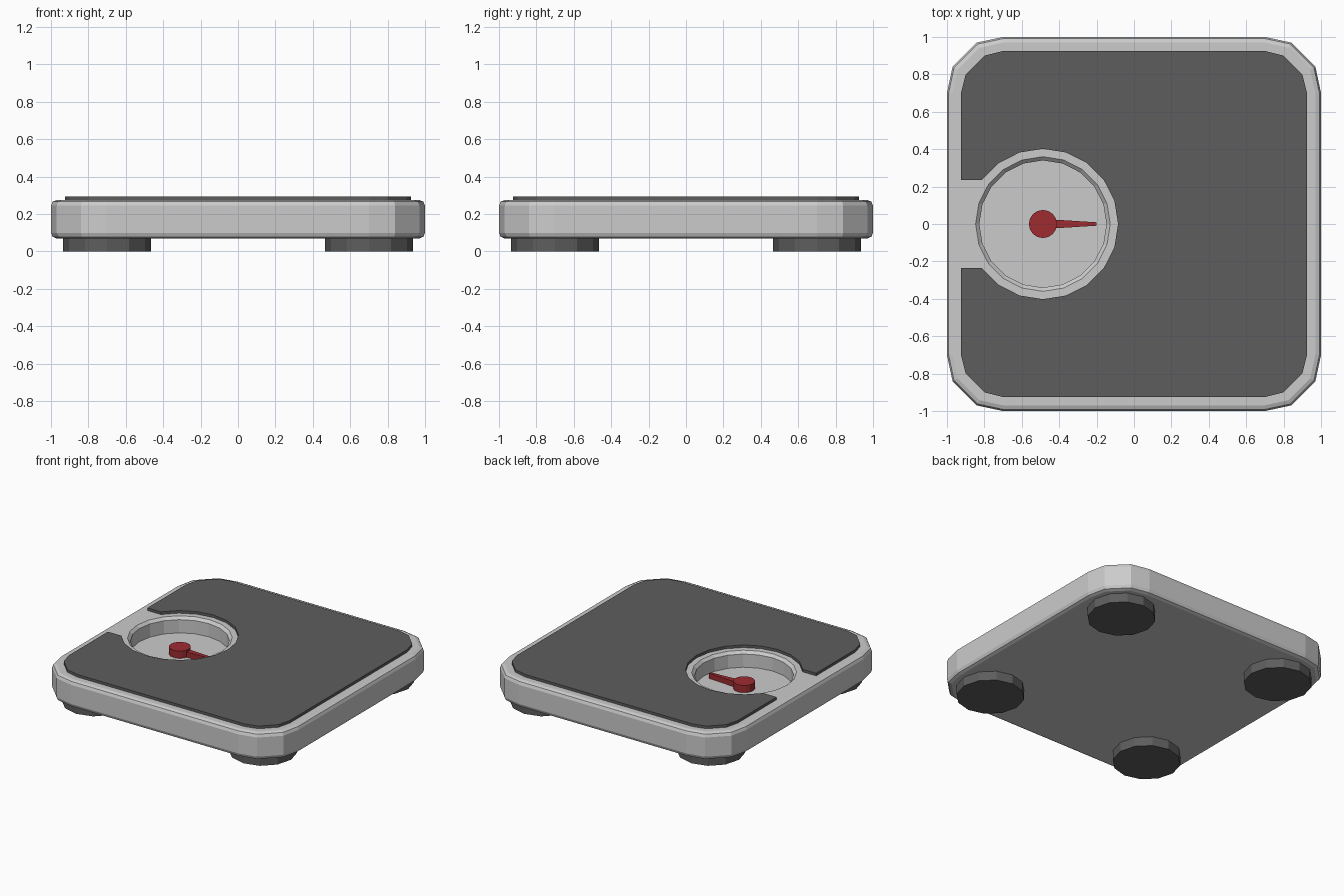
import bpy, bmesh, math
from mathutils import Vector

if "Cube" in bpy.data.objects:
    bpy.data.objects.remove(bpy.data.objects["Cube"])

DIAL_X = -0.487


def material(name, rgb):
    m = bpy.data.materials.new(name)
    m.diffuse_color = (*rgb, 1)
    m.use_nodes = True
    m.node_tree.nodes["Principled BSDF"].inputs["Base Color"].default_value = m.diffuse_color
    return m


light_grey = material("light grey", (0.6, 0.6, 0.6))
dark_grey = material("dark grey", (0.11, 0.11, 0.11))
red = material("red", (0.34, 0.025, 0.03))


def prism(name, outline, z0, z1, mat):
    """Extrude a counter-clockwise outline from z0 to z1."""
    bm = bmesh.new()
    face = bm.faces.new([bm.verts.new((x, y, z0)) for x, y in outline])
    top = bmesh.ops.extrude_face_region(bm, geom=[face])["geom"]
    for v in top:
        if isinstance(v, bmesh.types.BMVert):
            v.co.z = z1
    bmesh.ops.recalc_face_normals(bm, faces=bm.faces)
    mesh = bpy.data.meshes.new(name)
    bm.to_mesh(mesh)
    bm.free()
    mesh.materials.append(mat)
    obj = bpy.data.objects.new(name, mesh)
    bpy.context.collection.objects.link(obj)
    return obj


def circle(cx, cy, r, n):
    return [(cx + r * math.cos(2 * math.pi * i / n),
             cy + r * math.sin(2 * math.pi * i / n)) for i in range(n)]


def rounded_square(corner):
    """Turn one corner's points through four quarter turns."""
    pts = []
    for q in range(4):
        for x, y in corner:
            for _ in range(q):
                x, y = -y, x
            pts.append((x, y))
    return pts


# Body with softened top and bottom rims
body = prism("body", rounded_square([(1, 0.7), (0.97, 0.84), (0.84, 0.97), (0.7, 1)]),
             0.07, 0.275, light_grey)
bevel = body.modifiers.new("rim", "BEVEL")
bevel.width = 0.03
bevel.segments = 2
bevel.limit_method = "ANGLE"
bevel.angle_limit = math.radians(60)

# Dial recess, flared at the top
cutter = prism("dial_cutter", circle(DIAL_X, 0, 0.34, 20), 0.155, 0.255, light_grey)
bm = bmesh.new()
bm.from_mesh(cutter.data)
top = max(bm.faces, key=lambda f: f.calc_center_median().z)
geom = bmesh.ops.extrude_face_region(bm, geom=[top])["geom"]
bmesh.ops.delete(bm, geom=[top], context="FACES_ONLY")
centre = Vector((DIAL_X, 0, 0))
for v in (g for g in geom if isinstance(g, bmesh.types.BMVert)):
    v.co = centre + (v.co - centre) * (0.38 / 0.34)
    v.co.z = 0.295
bmesh.ops.recalc_face_normals(bm, faces=bm.faces)
bm.to_mesh(cutter.data)
bm.free()
cutter.hide_render = True
cutter.hide_set(True)
cut = body.modifiers.new("dial_recess", "BOOLEAN")
cut.object = cutter
cut.operation = "DIFFERENCE"
cut.solver = "EXACT"

# Standing mat, with a keyhole notch around the dial
outline = rounded_square([(0.925, 0.7), (0.9, 0.8), (0.8, 0.9), (0.7, 0.925)])
arc = circle(DIAL_X, 0, 0.402, 20)
notch = [arc[i % 20] for i in range(8, -9, -1)]
edge_y = notch[0][1]
mat_outline = outline[:8] + [(-0.925, edge_y)] + notch + [(-0.925, -edge_y)] + outline[8:]
prism("mat", mat_outline, 0.27, 0.295, dark_grey)

# Pointer hub and tapered needle
prism("pointer_hub", circle(DIAL_X, 0, 0.075, 16), 0.15, 0.21, red)
prism("pointer_needle", [(DIAL_X + 0.05, -0.024), (-0.2, -0.009), (-0.2, 0.009),
                         (DIAL_X + 0.05, 0.024)], 0.152, 0.195, red)

# Feet
for sx, side in ((-1, "left"), (1, "right")):
    for sy, end in ((-1, "front"), (1, "back")):
        prism(f"foot_{end}_{side}", circle(sx * 0.7, sy * 0.7, 0.235, 12),
              0, 0.075, dark_grey)
